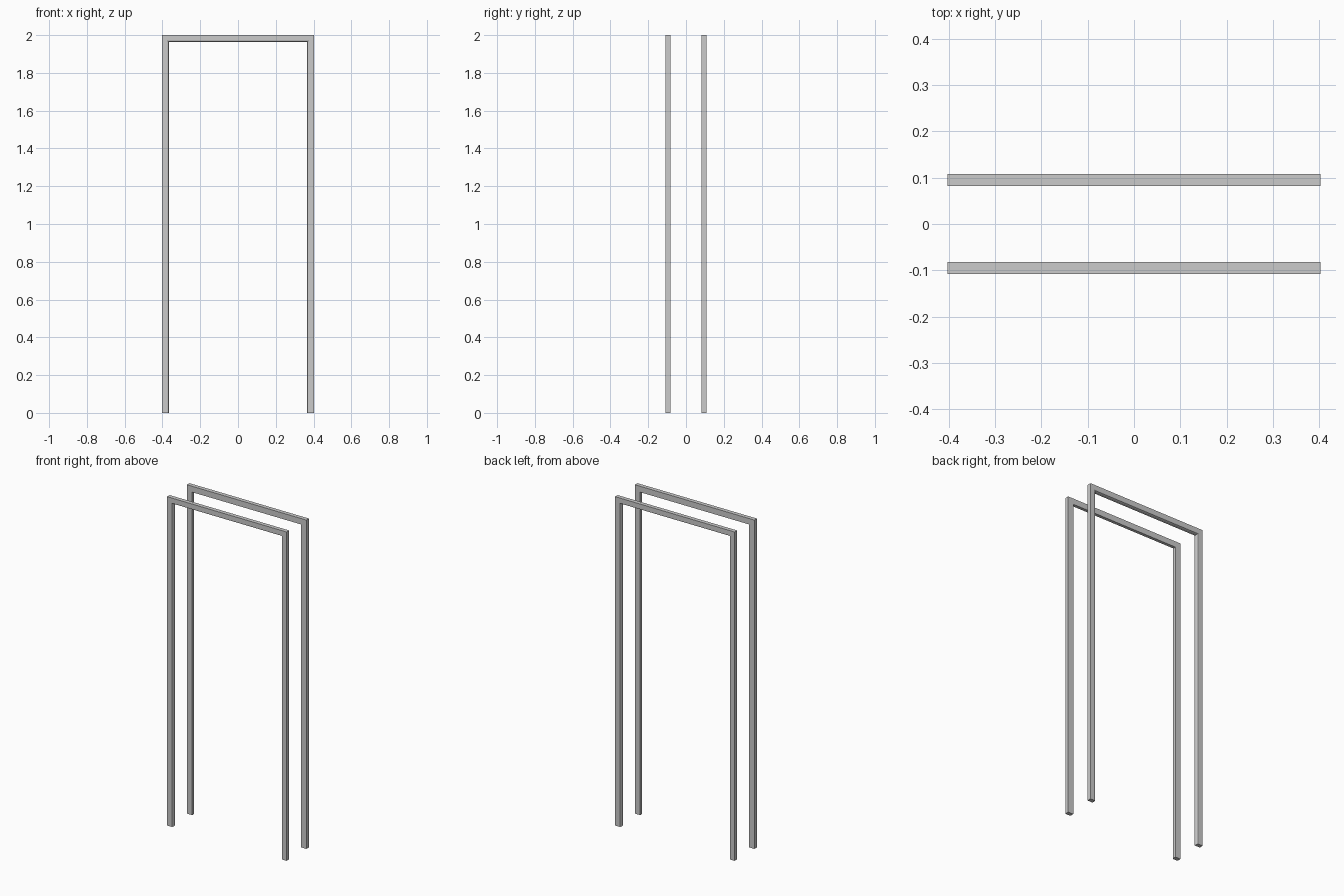
import bpy, bmesh

if "Cube" in bpy.data.objects:
    bpy.data.objects.remove(bpy.data.objects["Cube"])

# Trim profile: (inset from outer edge, distance from wall face)
W, T = 0.036, 0.025
X, Y, H = 0.402, 0.0825, 2.0
PROFILE = [(0, 0), (0, T), (W - 0.007, T), (W - 0.003, T - 0.002),
           (W, T - 0.008), (W, 0)]


def door_trim(name, side):
    # Sweep the profile round the opening with mitred corners
    bm = bmesh.new()
    rings = []
    for sx, top in ((-1, 0), (-1, 1), (1, 1), (1, 0)):
        rings.append([bm.verts.new((sx * (X - a), side * (Y + d),
                                    H - a if top else 0))
                      for a, d in PROFILE])
    n = len(PROFILE)
    for r, s in zip(rings, rings[1:]):
        for i in range(n):
            j = (i + 1) % n
            bm.faces.new((r[i], r[j], s[j], s[i]))
    bm.faces.new(rings[0])
    bm.faces.new(rings[-1])
    bmesh.ops.recalc_face_normals(bm, faces=bm.faces)
    me = bpy.data.meshes.new(name)
    bm.to_mesh(me)
    bm.free()
    bpy.context.collection.objects.link(bpy.data.objects.new(name, me))


door_trim("front_door_trim", -1)
door_trim("back_door_trim", 1)
